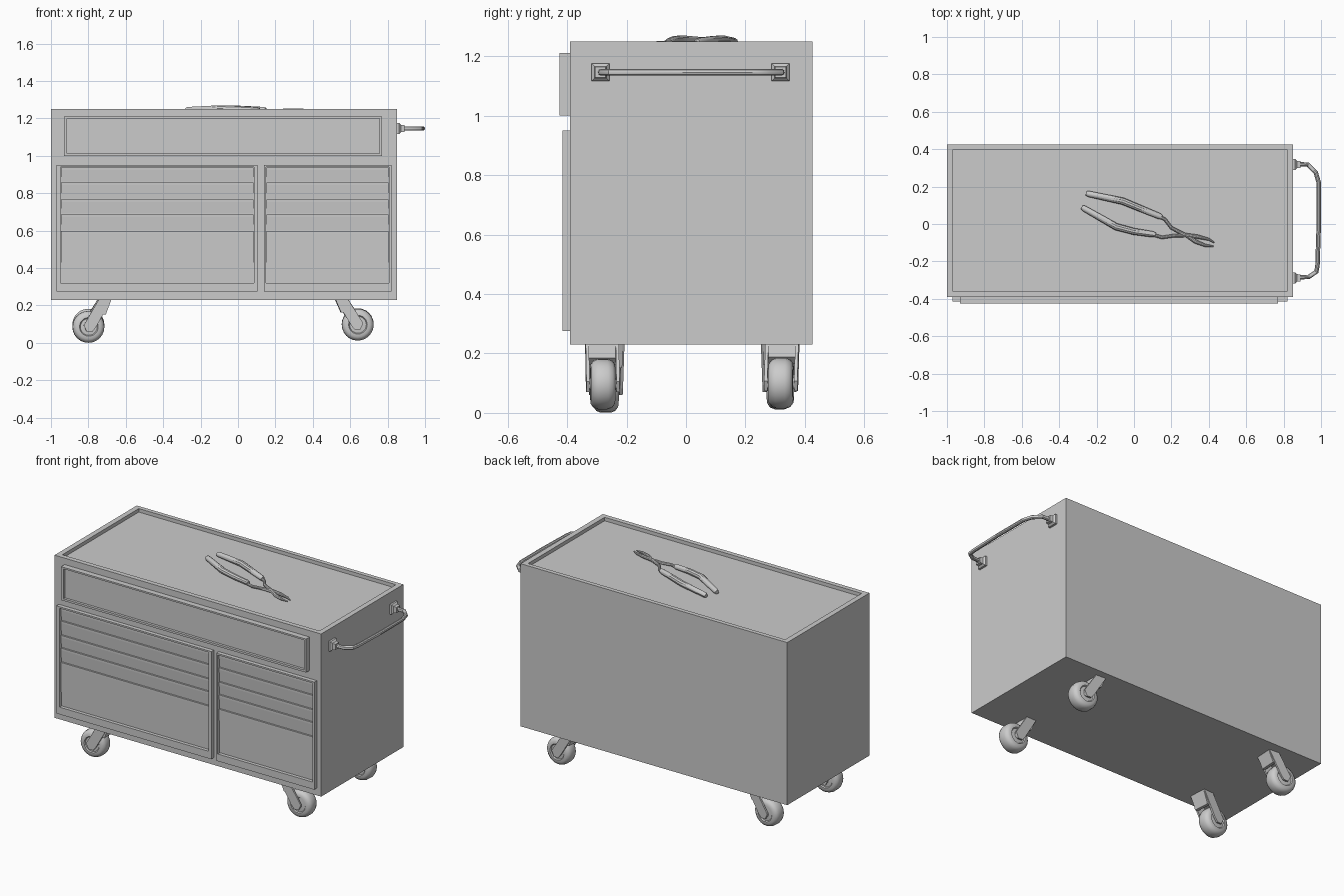
import bpy, bmesh, math
from mathutils import Vector, Matrix

if "Cube" in bpy.data.objects:
    bpy.data.objects.remove(bpy.data.objects["Cube"])


def mesh_object(name, verts, faces, smooth=False):
    me = bpy.data.meshes.new(name)
    me.from_pydata(verts, [], faces)
    bm = bmesh.new()
    bm.from_mesh(me)
    bmesh.ops.recalc_face_normals(bm, faces=bm.faces)
    bm.to_mesh(me)
    bm.free()
    ob = bpy.data.objects.new(name, me)
    bpy.context.collection.objects.link(ob)
    if smooth:
        finish(ob)
    return ob


def finish(ob):
    bpy.ops.object.select_all(action='DESELECT')
    ob.select_set(True)
    bpy.context.view_layer.objects.active = ob
    if ob.type == 'CURVE':
        bpy.ops.object.convert(target='MESH')
        ob = bpy.context.object
    bpy.ops.object.shade_smooth_by_angle(angle=math.radians(35))


def tray(name, outer, inner, back, front, floor, to_xyz):
    """Block with a rectangular recess; rects are (a0, a1, b0, b1)."""
    def ring(r, d):
        a0, a1, b0, b1 = r
        return [to_xyz(a, b, d) for a, b in ((a0, b0), (a1, b0), (a1, b1), (a0, b1))]
    verts = ring(outer, back) + ring(outer, front) + ring(inner, front) + ring(inner, floor)
    faces = [(0, 1, 2, 3), (12, 13, 14, 15)]
    for k in (0, 4, 8):
        for i in range(4):
            j = (i + 1) % 4
            faces.append((k + i, k + j, k + 4 + j, k + 4 + i))
    return mesh_object(name, verts, faces)


def prism(name, profile, axis_a, axis_b, placed):
    """Extrude a 2D profile between a and b; placed maps (u, v, w) to xyz."""
    n = len(profile)
    verts = [placed(u, v, w) for w in (axis_a, axis_b) for u, v in profile]
    faces = [tuple(range(n)), tuple(range(n, 2 * n))]
    faces += [(i, (i + 1) % n, n + (i + 1) % n, n + i) for i in range(n)]
    return mesh_object(name, verts, faces)


def tube(name, points, radii, sides=3, flat=1.0, z=0.0):
    cu = bpy.data.curves.new(name, 'CURVE')
    cu.dimensions = '3D'
    cu.bevel_depth = 1.0
    cu.bevel_resolution = sides
    cu.use_fill_caps = True
    sp = cu.splines.new('POLY')
    sp.points.add(len(points) - 1)
    for p, co, r in zip(sp.points, points, radii):
        p.co = (co[0], co[1], co[2], 1)
        p.radius = r
    ob = bpy.data.objects.new(name, cu)
    bpy.context.collection.objects.link(ob)
    finish(ob)


# cabinet with a shallow tray top
tray("cabinet", (-1, 0.85, -0.39, 0.425), (-0.967, 0.817, -0.36, 0.398),
     0.23, 1.25, 1.228, lambda a, b, d: (a, b, d))


def facing(a, b, d):
    return (a, d, b)


# framed front panels
tray("top_drawer", (-0.93, 0.77, 1.0, 1.21), (-0.915, 0.757, 1.013, 1.2),
     -0.389, -0.425, -0.409, facing)
columns = {"left": (-0.97, 0.105, -0.948, 0.086), "right": (0.14, 0.82, 0.15, 0.806)}
levels = [0.94, 0.86, 0.77, 0.69, 0.60, 0.32]
for side, (x0, x1, i0, i1) in columns.items():
    tray(side + "_drawer_frame", (x0, x1, 0.275, 0.95), (i0, i1, 0.32, 0.94),
         -0.389, -0.415, -0.393, facing)
    # stacked drawers, each with a slightly sloping front
    for k, (top, bot) in enumerate(zip(levels, levels[1:])):
        prism(f"{side}_drawer_{k + 1}",
              [(-0.392, bot + .003), (-0.399, bot + .003), (-0.404, top - .016),
               (-0.404, top - .003), (-0.392, top - .003)],
              i0 + .002, i1 - .002, lambda u, v, w: (w, u, v))

# side push handle with two mounts
path = [(0.87, -0.285), (0.935, -0.283), (0.975, -0.255), (0.981, -0.22), (0.988, 0.0),
        (0.988, 0.22), (0.972, 0.275), (0.93, 0.318), (0.87, 0.32)]
tube("push_handle", [(x, y, 1.146) for x, y in path], [0.012] * 9)
for tag, y in (("front", -0.288), ("rear", 0.318)):
    rings = [(0.849, .03), (0.862, .03), (0.872, .02), (0.89, .018)]
    verts = [(x, y + s * r, 1.146 + t * r) for x, r in rings
             for s, t in ((-1, -1), (1, -1), (1, 1), (-1, 1))]
    faces = [(0, 1, 2, 3), (12, 13, 14, 15)]
    faces += [(k + i, k + (i + 1) % 4, k + 4 + (i + 1) % 4, k + 4 + i)
              for k in (0, 4, 8) for i in range(4)]
    mesh_object(tag + "_handle_mount", verts, faces)

# casters: lathed wheel, two fork arms and an inner fork plate
wheel_profile = [(0, .046), (.018, .046), (.022, .038), (.045, .036), (.05, .042), (.066, .041),
                 (.079, .032), (.085, .016), (.085, -.016), (.079, -.032), (.066, -.041),
                 (.05, -.042), (.045, -.036), (.022, -.038), (.018, -.046), (0, -.046)]


def caster(tag, x, y, z, lean, yaw):
    place = Matrix.Translation((x, y, z)) @ Matrix.Rotation(yaw, 4, 'Z')
    n = 24
    prof = wheel_profile[1:-1]
    m = len(prof)
    verts = [(r * math.cos(a), w, r * math.sin(a)) for a in
             (2 * math.pi * i / n for i in range(n)) for r, w in prof]
    faces = [(i * m + k, ((i + 1) % n) * m + k, ((i + 1) % n) * m + k + 1, i * m + k + 1)
             for i in range(n) for k in range(m - 1)]
    faces += [tuple(i * m for i in range(n)), tuple(i * m + m - 1 for i in range(n))]
    mesh_object(tag + "_wheel", verts, faces, True).matrix_world = place
    h = 0.236 - z
    arm = [(-.028, .008), (-.012, -.026), (.018, -.026), (.036, -.004),
           (.122, h), (.055, h)]
    for s, label in ((-1, "front"), (1, "rear")):
        prism(f"{tag}_{label}_fork_arm", [(u * lean, v) for u, v in arm],
              s * .045, s * .056, lambda u, v, w: (u, w, v)).matrix_world = place
    plate = [(.072, .065), (.09, .065), (.122, h), (.055, h), (.047, .088)]
    prism(tag + "_fork_plate", [(u * lean, v) for u, v in plate], -.05, .05,
          lambda u, v, w: (u, w, v)).matrix_world = place


caster("front_left_caster", -0.80, -0.27, 0.0855, 1, 0.06)
caster("rear_left_caster", -0.80, 0.315, 0.097, 1, -0.06)
caster("front_right_caster", 0.64, -0.28, 0.097, -1, 0.03)
caster("rear_right_caster", 0.64, 0.32, 0.1, -1, -0.05)

# pliers lying on the tray
tube("pliers_grip_a", [(-0.255, 0.164, 1.244), (-0.24, 0.16, 1.246), (-0.06, 0.122, 1.252),
                       (0.03, 0.085, 1.25), (0.135, 0.042, 1.246), (0.148, 0.036, 1.246)],
     [.012, .016, .019, .018, .016, .012])
tube("pliers_grip_b", [(-0.278, 0.09, 1.244), (-0.265, 0.082, 1.246), (-0.095, -0.015, 1.252),
                       (0.0, -0.04, 1.25), (0.10, -0.055, 1.246), (0.115, -0.059, 1.246)],
     [.012, .016, .019, .018, .016, .012])
tube("pliers_jaw_a", [(0.13, 0.042, 1.242), (0.165, 0.025, 1.242), (0.2, -0.02, 1.242),
                      (0.27, -0.058, 1.242), (0.34, -0.068, 1.242), (0.4, -0.082, 1.241),
                      (0.43, -0.1, 1.24)],
     [.009, .009, .009, .011, .011, .007, .003])
tube("pliers_jaw_b", [(0.10, -0.057, 1.24), (0.15, -0.072, 1.24), (0.21, -0.063, 1.24),
                      (0.28, -0.06, 1.24), (0.33, -0.095, 1.24), (0.38, -0.114, 1.239),
                      (0.425, -0.119, 1.238)],
     [.009, .009, .009, .011, .011, .008, .003])
